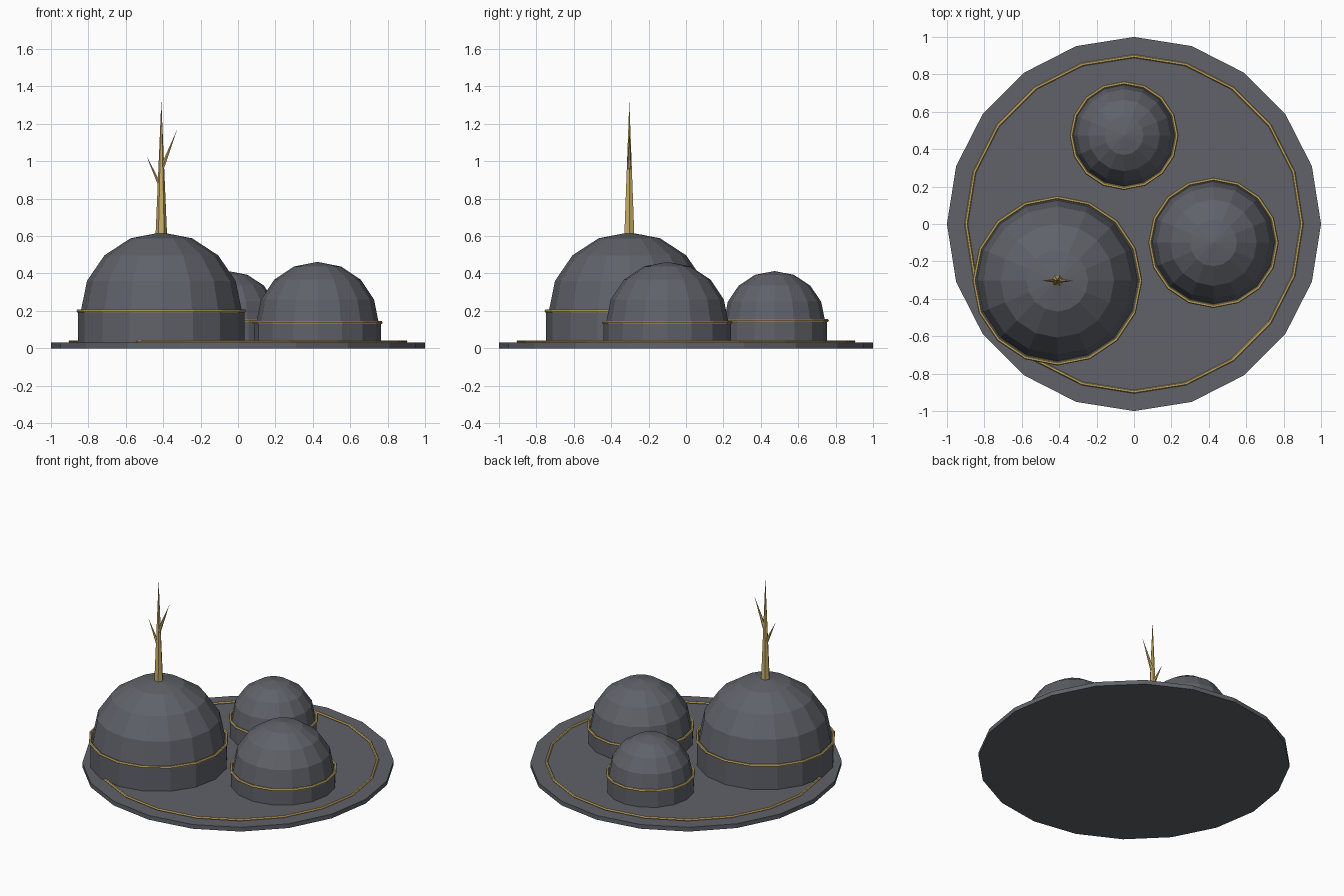
import bpy, bmesh, math
from mathutils import Vector

if "Cube" in bpy.data.objects:
    bpy.data.objects.remove(bpy.data.objects["Cube"])


def material(name, rgb):
    m = bpy.data.materials.new(name)
    m.diffuse_color = (*rgb, 1)
    m.use_nodes = True
    m.node_tree.nodes["Principled BSDF"].inputs["Base Color"].default_value = m.diffuse_color
    return m


SLATE = material("dark slate", (0.115, 0.122, 0.142))
GOLD = material("gold", (0.60, 0.43, 0.14))


def add_object(name, bm, mat):
    bmesh.ops.recalc_face_normals(bm, faces=bm.faces)
    me = bpy.data.meshes.new(name)
    bm.to_mesh(me)
    bm.free()
    me.materials.append(mat)
    ob = bpy.data.objects.new(name, me)
    bpy.context.collection.objects.link(ob)
    return ob


def lathe(name, profile, sides, mat, loc=(0, 0, 0), closed=False):
    """Spin (radius, z) points about z; open profiles get end caps or poles."""
    bm = bmesh.new()
    rows = []
    for r, z in profile:
        if r < 1e-6:
            rows.append([bm.verts.new((0, 0, z))] * sides)
        else:
            rows.append([bm.verts.new((r * math.cos(2 * math.pi * i / sides),
                                       r * math.sin(2 * math.pi * i / sides), z))
                         for i in range(sides)])
    pairs = list(zip(rows, rows[1:])) + ([(rows[-1], rows[0])] if closed else [])
    for a, b in pairs:
        for i in range(sides):
            j = (i + 1) % sides
            bm.faces.new(list(dict.fromkeys((a[i], a[j], b[j], b[i]))))
    if not closed:
        for row, r in ((rows[0], profile[0][0]), (rows[-1], profile[-1][0])):
            if r > 1e-6:
                bm.faces.new(row)
    ob = add_object(name, bm, mat)
    ob.location = loc
    return ob


def ring(name, radius, minor, sides, loc):
    section = [(radius + minor * math.cos(math.pi * k / 3),
                minor * math.sin(math.pi * k / 3)) for k in range(6)]
    return lathe(name, section, sides, GOLD, loc, closed=True)


def spike(name, start, end, radius, sides=6):
    """Tapered spike between two points."""
    d = Vector(end) - Vector(start)
    ob = lathe(name, [(radius, 0), (0, d.length)], sides, GOLD, start)
    ob.rotation_euler = d.to_track_quat('Z', 'Y').to_euler()
    return ob


# Round base with inlaid gold ring
lathe("base_disc", [(1, 0), (1, 0.03)], 20, SLATE)
ring("base_ring", 0.897, 0.009, 20, (0, 0, 0.035))

# Domes: name, x, y, wall radius, dome radius, wall top, dome height
domes = [
    ("large", -0.41, -0.303, 0.445, 0.43, 0.20, 0.42),
    ("right", 0.425, -0.10, 0.34, 0.327, 0.137, 0.325),
    ("back", -0.053, 0.473, 0.282, 0.27, 0.148, 0.265),
]
for name, x, y, wall, r, z, h in domes:
    profile = [(wall, 0.02), (wall, z)]
    profile += [(r * math.cos(a), z + h * math.sin(a))
                for a in (math.pi / 8 * k for k in range(4))]
    profile.append((0, z + h))
    lathe(name + "_dome", profile, 16, SLATE, (x, y, 0))
    ring(name + "_dome_ring", wall, 0.009, 16, (x, y, z))

# Bare golden tree on the large dome
tx, ty = -0.41, -0.303
spike("tree_trunk", (tx, ty, 0.60), (tx, ty, 1.325), 0.031)
spike("right_branch", (tx + 0.002, ty, 0.96), (-0.325, ty, 1.17), 0.013)
spike("left_branch", (tx - 0.002, ty, 0.86), (-0.49, ty, 1.03), 0.012)
